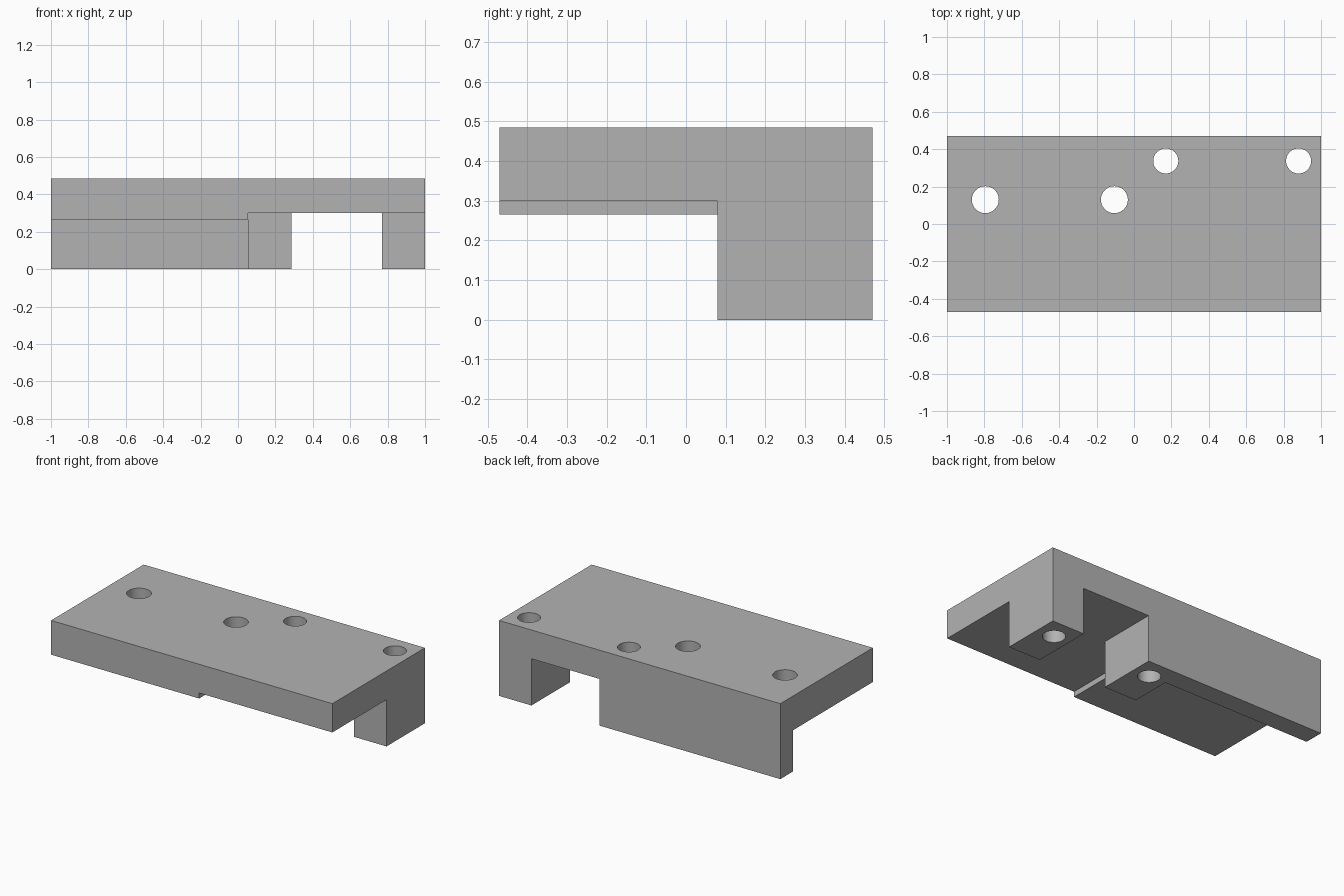
import bpy

default = bpy.data.objects.get("Cube")
if default:
    bpy.data.objects.remove(default, do_unlink=True)

grey = bpy.data.materials.new("plain grey")
grey.use_nodes = True
colour = (0.45, 0.45, 0.45, 1)
grey.diffuse_color = colour
grey.node_tree.nodes["Principled BSDF"].inputs["Base Color"].default_value = colour

HALF_DEPTH, HEIGHT = 0.47, 0.485
LEDGE, THICK_LEDGE = 0.30, 0.265     # underside heights of the plate
OUT = 1.2                            # reach of cutters past the block


def box(name, x, y, z):
    """Box spanning the given x, y and z ranges."""
    bpy.ops.mesh.primitive_cube_add(size=1)
    ob = bpy.context.object
    ob.name = name
    for v in ob.data.vertices:
        v.co = [r[0] if c < 0 else r[1] for c, r in zip(v.co, (x, y, z))]
    ob.data.materials.append(grey)
    return ob


def cylinder(name, x, y, radius):
    """Vertical cylinder reaching through the whole block."""
    bpy.ops.mesh.primitive_cylinder_add(vertices=48, radius=radius, depth=2, location=(x, y, 0))
    ob = bpy.context.object
    ob.name = name
    ob.data.materials.append(grey)
    return ob


def cut(target, cutter):
    """Subtract the cutter from the target, then remove it."""
    cutter.hide_render = True
    mod = target.modifiers.new("cut", 'BOOLEAN')
    mod.operation = 'DIFFERENCE'
    mod.solver = 'EXACT'
    mod.object = cutter
    bpy.ops.object.select_all(action='DESELECT')
    target.select_set(True)
    bpy.context.view_layer.objects.active = target
    bpy.ops.object.modifier_apply(modifier=mod.name)
    bpy.data.objects.remove(cutter, do_unlink=True)


# Solid block
bracket = box("mounting_bracket", (-1, 1), (-HALF_DEPTH, HALF_DEPTH), (0, HEIGHT))

# Recess under the thicker plate, leaving a thin rear wall
cut(bracket, box("wall_recess", (-OUT, 0.053), (-OUT, 0.343), (-OUT, THICK_LEDGE)))
# Recess under the thinner plate, leaving the deep legs
cut(bracket, box("leg_recess", (0.053, OUT), (-OUT, 0.08), (-OUT, LEDGE)))
# Open gap between the two legs
cut(bracket, box("leg_gap", (0.285, 0.77), (-OUT, OUT), (-OUT, LEDGE)))

# Bolt holes: two through the plate, two through the legs
for x in (-0.795, -0.105):
    cut(bracket, cylinder("plate_hole", x, 0.13, 0.072))
for x in (0.17, 0.88):
    cut(bracket, cylinder("leg_hole", x, 0.337, 0.067))

bpy.ops.object.shade_smooth_by_angle()
